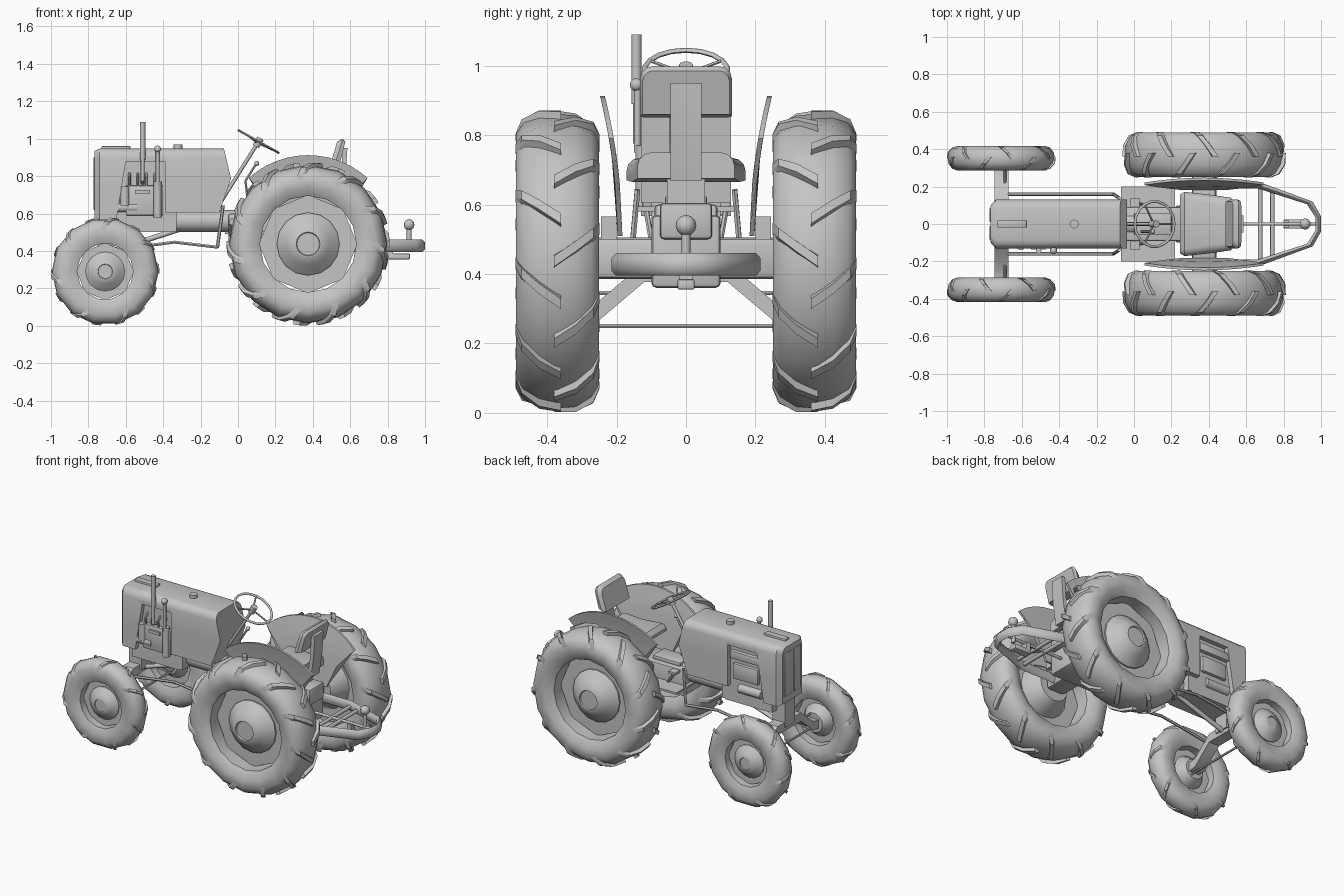
import bpy, bmesh
from math import sin, cos, pi, tau, radians
from mathutils import Vector

cube = bpy.data.objects.get("Cube")
if cube:
    bpy.data.objects.remove(cube, do_unlink=True)

grey = bpy.data.materials.new("plain_grey")
grey.use_nodes = True
tone = (0.56, 0.56, 0.56, 1)
grey.diffuse_color = tone
for node in grey.node_tree.nodes:
    if node.type == 'BSDF_PRINCIPLED':
        node.inputs["Base Color"].default_value = tone


def finish(name, bm, angle=35):
    bmesh.ops.recalc_face_normals(bm, faces=bm.faces)
    me = bpy.data.meshes.new(name)
    bm.to_mesh(me)
    bm.free()
    me.materials.append(grey)
    for p in me.polygons:
        p.use_smooth = True
    me.set_sharp_from_angle(angle=radians(angle))
    ob = bpy.data.objects.new(name, me)
    bpy.context.scene.collection.objects.link(ob)


def add_loft(bm, rings, closed=False):
    vs = [[bm.verts.new(p) for p in r] for r in rings]
    n = len(vs[0])
    pairs = list(zip(vs, vs[1:])) + ([(vs[-1], vs[0])] if closed else [])
    for a, b in pairs:
        for i in range(n):
            j = (i + 1) % n
            bm.faces.new((a[i], a[j], b[j], b[i]))
    if not closed:
        bm.faces.new(vs[0])
        bm.faces.new(vs[-1])


def loft(name, rings, closed=False, angle=35):
    bm = bmesh.new()
    add_loft(bm, rings, closed)
    finish(name, bm, angle)


def box(name, x, y, z, bevel=0.0):
    bm = bmesh.new()
    bmesh.ops.create_cube(bm, size=1)
    for v in bm.verts:
        v.co = [lo + (c + 0.5) * (hi - lo) for c, (lo, hi) in zip(v.co, (x, y, z))]
    if bevel:
        bmesh.ops.bevel(bm, geom=bm.edges[:], offset=bevel, segments=2, affect='EDGES', profile=0.5)
    finish(name, bm)


def tube(name, pts, r, sides=8):
    bm = bmesh.new()
    for a, b in zip(pts, pts[1:]):
        a, b = Vector(a), Vector(b)
        d = (b - a).normalized()
        q = d.to_track_quat('Z', 'Y')
        ring = [q @ Vector((r * cos(tau * i / sides), r * sin(tau * i / sides), 0)) for i in range(sides)]
        e = d * r * (0.35 if len(pts) > 2 else 0)
        add_loft(bm, [[a - e + p for p in ring], [b + e + p for p in ring]])
    finish(name, bm, 50)


def ball(name, at, r):
    bm = bmesh.new()
    bmesh.ops.create_uvsphere(bm, u_segments=10, v_segments=6, radius=r)
    bmesh.ops.translate(bm, verts=bm.verts, vec=at)
    finish(name, bm, 60)


def lathe(name, cx, cz, s, profile, n, closed=False, angle=40):
    rings = [[(cx + r * cos(tau * i / n), s * y, cz + r * sin(tau * i / n)) for i in range(n)]
             for y, r in profile]
    loft(name, rings, closed, angle)


def arch(x, w, zb, zt, r, mid=None, xf=None):
    # cross-section with a rounded top, optionally slanted by xf(z)
    mid = mid or (zb + zt - r) / 2
    right = [(w, zb), (w, mid)] + [(w - r + r * cos(a), zt - r + r * sin(a)) for a in (0, pi / 6, pi / 3, pi / 2)]
    pts = right + [(-y, z) for y, z in reversed(right)]
    return [(xf(z) if xf else x, y, z) for y, z in pts]


def wheel(name, s, cx, cz, y0, w, R, inner, hub, lugs, lug_h, n):
    # tyre carcass as a closed profile turned about the axle
    q = R - inner
    tyre = [(.14, inner), (0, inner + .3 * q), (0, inner + .65 * q), (.09, R - .16 * q), (.28, R - .03 * q),
            (.5, R), (.72, R - .03 * q), (.91, R - .16 * q), (1, inner + .65 * q), (1, inner + .3 * q), (.86, inner)]
    lathe(name + "_tyre", cx, cz, s, [(y0 + w * f, r) for f, r in tyre], n, True)
    # slanted tread bars, staggered from side to side
    bm = bmesh.new()
    for k in range(lugs * 2):
        side = k % 2
        path = [(.46, R - .02, R + lug_h, 0), (.72, R - .03, R + lug_h * .8, .1),
                (.93, R - .25 * q, R - .17 * q + lug_h, .2), (1.005, inner + .55 * q, inner + .66 * q, .27)]
        rings = []
        for f, rb, rt, da in path:
            f = f if side else 1 - f
            a = tau * k / (lugs * 2) + da
            rings.append([(cx + r * cos(a + t), s * (y0 + w * f), cz + r * sin(a + t))
                          for r, t in ((rb, -.05), (rt, -.035), (rt, .035), (rb, .05))])
        add_loft(bm, rings)
    finish(name + "_tread_bars", bm, 30)
    # eight-sided disc leaves narrow slots against the tyre bead
    lathe(name + "_disc", cx, cz, s, [(y0 + w * .5, inner * 1.02), (y0 + w * .54, inner * 1.02)], 8)
    lathe(name + "_hub", cx, cz, s, [(y0 + w * .1, hub * .6), (y0 + w * .5, hub), (y0 + w * .58, hub),
          (y0 + w * .8, hub * .66), (y0 + w * .92, hub * .43), (y0 + w * .92, hub * .38),
          (y0 + w * .88, hub * .36)], 16)


for s, side in ((1, "left"), (-1, "right")):
    wheel("rear_wheel_" + side, s, .375, .437, .25, .24, .424, .258, .168, 11, .013, 16)
    wheel("front_wheel_" + side, s, -.71, .29, .287, .13, .286, .15, .105, 7, .004, 14)

    # fender: thin half-moon side plate that curves outward with height
    rings = []
    for i in range(13):
        a = radians(48 + 7 * i)
        line = [(.375 + r * cos(a), .437 + r * sin(a)) for r in (.475, .43, .38, .3)] + [(.375 + .2 * cos(a), .51)]
        sheet = [(x, .197 + .05 * ((z - .5) / .41) ** 2, z) for x, z in line]
        rings.append([(x, s * y, z) for x, y, z in sheet] + [(x, s * (y - .014), z) for x, y, z in reversed(sheet)])
    loft("fender_" + side, rings)
    box("fender_bracket_" + side, (.3, .46), sorted((s * .2, s * .245)), (.5, .565))
    tube("front_spindle_" + side, [(-.71, s * .27, .29), (-.71, s * .35, .29)], .03)
    tube("steering_arm_" + side, [(-.69, s * .19, .345), (-.69, s * .29, .345)], .007, 6)
    tube("drag_link_" + side, [(-.67, s * .16, .4), (-.47, s * .16, .43), (-.34, s * .16, .447),
                               (-.11, s * .16, .42), (-.08, s * .14, .64)], .009, 6)
    box("grille_" + side, (-.772, -.764), sorted((s * .012, s * .085)), (.62, .9), .003)
    box("pedal_" + side, (-.02, .03), sorted((s * .09, s * .14)), (.58, .595))
    tube("pedal_arm_" + side, [(0, s * .115, .585), (.06, s * .1, .5)], .008, 6)

# hood: nose, top cover over the open engine bay, rear cowl with a slanted dash
loft("hood_nose", [arch(-.766, .1, .575, .935, .04), arch(-.74, .13, .567, .947, .045),
                   arch(0, .13, .567, .947, .045, xf=lambda z: -.65 + (z - .567) * .16)])
loft("hood_cover", [arch(-.63, .13, .875, .947, .045), arch(-.38, .13, .875, .947, .045)])


def dash_x(z):
    return -.037 - (z - .786) * .236 if z > .786 else -.037 - (.786 - z) * .35


loft("hood_cowl", [arch(-.39, .13, .605, .947, .045, .786), arch(0, .13, .605, .947, .045, .786, dash_x)])
box("hood_ridge", (-.73, -.575), (-.02, .02), (.94, .96), .004)
tube("fuel_cap", [(-.32, 0, .94), (-.32, 0, .968)], .024, 12)

# engine and its side fittings
box("engine_block", (-.69, -.35), (-.1, .1), (.5, .89))
box("injection_box", (-.6, -.4), (-.125, -.09), (.59, .75), .006)
box("injection_plate", (-.55, -.47), (-.135, -.12), (.705, .725))
box("left_engine_box", (-.6, -.42), (.09, .12), (.66, .76), .006)
box("left_intake", (-.62, -.4), (.09, .125), (.79, .84), .006)
tube("oil_filter", [(-.605, -.115, .64), (-.605, -.115, .745)], .025, 10)
tube("starter_right", [(-.645, -.105, .632), (-.54, -.105, .632)], .026, 10)
tube("starter_left", [(-.62, .098, .6), (-.46, .098, .6)], .03, 10)
for i in range(4):
    x = -.58 + i * .045
    tube("fuel_line", [(x, -.115, .74), (x, -.125, .79), (x, -.09, .82)], .007, 6)

# exhaust and air intake pipes
tube("exhaust_stack", [(-.51, -.143, .89), (-.51, -.143, 1.09)], .015, 10)
tube("exhaust_pipe", [(-.51, -.143, .9), (-.51, -.143, .78), (-.51, -.09, .76)], .01)
tube("breather_pipe", [(-.43, -.14, .75), (-.43, -.14, .95)], .01)
tube("breather_body", [(-.43, -.125, .58), (-.43, -.125, .77)], .021, 10)
ball("breather_cap", (-.43, -.143, .945), .019)

# front axle beam dropping to the wheels
beam = [(-.3, .29), (-.25, .295), (-.12, .405), (.12, .405), (.25, .295), (.3, .29)]
loft("front_axle", [[(-.745, y, z - .028), (-.67, y, z - .028), (-.67, y, z + .028), (-.745, y, z + .028)]
                    for y, z in beam])
box("axle_pivot", (-.75, -.66), (-.05, .05), (.4, .58))
tube("tie_rod", [(-.69, -.3, .25), (-.69, .3, .25)], .007, 6)
tube("radius_rod", [(-.67, 0, .4), (-.3, 0, .52)], .014)

# driveline
tube("clutch_housing", [(-.4, 0, .56), (0, 0, .56)], .06, 12)
box("clutch_flange", (-.39, -.33), (-.1, .1), (.505, .61))
box("gearbox", (-.05, .3), (-.09, .09), (.43, .6), .01)
box("gearbox_lid", (.0, .2), (-.06, .06), (.6, .625), .006)
box("rear_housing", (.22, .55), (-.1, .1), (.36, .57), .015)
box("hydraulic_housing", (.4, .57), (-.075, .075), (.5, .605), .012)
box("rear_axle", (.31, .44), (-.27, .27), (.385, .505), .02)
box("foot_plate", (-.07, .22), (-.2, .2), (.49, .503))

# steering wheel, column and gear lever
hub = Vector((.11, 0, .985))
along, across, up = Vector((.87, 0, -.49)), Vector((0, 1, 0)), Vector((.49, 0, .87))
rim = []
for i in range(18):
    out = along * cos(tau * i / 18) + across * sin(tau * i / 18)
    rim.append([hub + out * (.121 + .008 * cos(tau * t / 6)) + up * .007 * sin(tau * t / 6) for t in range(6)])
loft("steering_wheel_rim", rim, True, 65)
for i in range(3):
    a = tau * i / 3
    tube("steering_spoke", [hub - up * .01, hub + (along * cos(a) + across * sin(a)) * .12], .005, 6)
tube("steering_hub", [hub - up * .03, hub + up * .02], .02, 10)
tube("steering_column", [(-.09, 0, .665), hub], .01)
tube("gear_lever", [(.06, -.04, .6), (.04, -.04, .775), (.1, -.04, .87)], .007, 6)
ball("gear_knob", (.1, -.04, .868), .014)

# seat
loft("seat_pan", [arch(.245, .155, .69, .71, .015), arch(.27, .172, .67, .735, .04),
                  arch(.42, .155, .665, .735, .045), arch(.52, .14, .675, .75, .04)])
loft("seat_back", [arch(0, .12, .85, .985, .035, xf=lambda z: .49 + (z - .85) * .3),
                   arch(0, .132, .855, .998, .035, xf=lambda z: .515 + (z - .85) * .3),
                   arch(0, .125, .86, .985, .03, xf=lambda z: .54 + (z - .85) * .25)])
loft("seat_back_post", [[(x, -.045, z), (x + .025, -.045, z), (x + .025, .045, z), (x, .045, z)]
                        for x, z in ((.53, .67), (.55, .8), (.56, .95))])
box("seat_pedestal", (.36, .5), (-.055, .055), (.56, .68))

# hitch frame, ball and drawbar
outline = [(.4, .215), (.68, .215), (.94, .12), (.985, .04), (.985, -.04), (.94, -.12), (.68, -.215), (.4, -.215)]
loft("hitch_frame", [[(x + dx, y * f, z) for dx, f, z in
                      ((-.015, .88, .41), (0, .94, .395), (.015, 1, .41), (.015, 1, .445), (0, .94, .46), (-.015, .88, .445))]
                     for x, y in outline], angle=65)
for x in (.675, .74):
    tube("hitch_cross_bar", [(x, -.19, .427), (x, .19, .427)], .012)
tube("drawbar", [(.5, 0, .43), (.98, 0, .43)], .009)
tube("hitch_pin", [(.915, 0, .4), (.915, 0, .53)], .013)
ball("hitch_ball", (.915, 0, .54), .03)
box("hitch_hook", (.8, .92), (-.025, .025), (.355, .385), .006)
box("hitch_drop", (.8, .83), (-.02, .02), (.36, .43))
